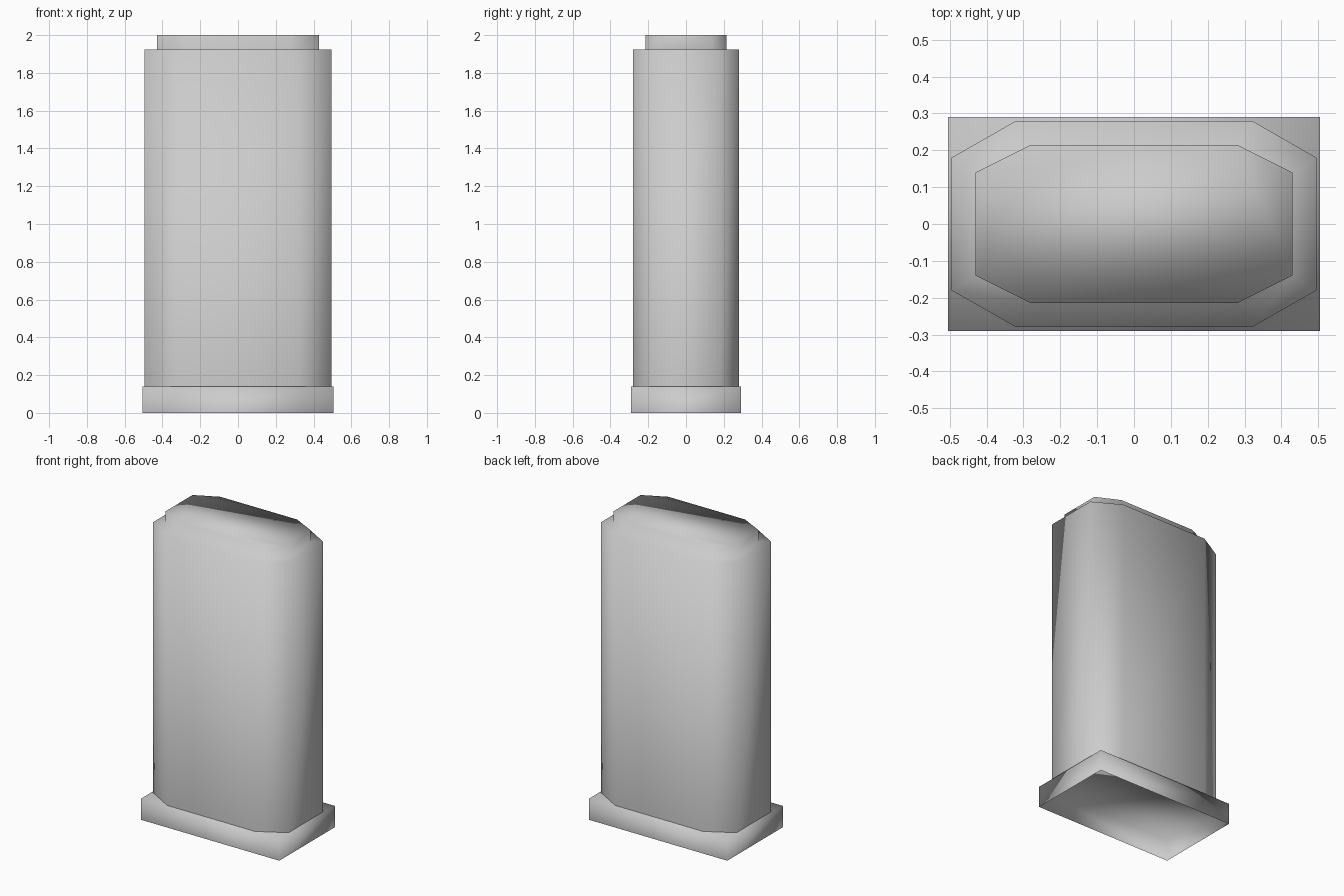
import bpy, bmesh

if "Cube" in bpy.data.objects:
    bpy.data.objects.remove(bpy.data.objects["Cube"])


def octagon(x, y, cx, cy):
    """Chamfered rectangle: half sizes x, y; chamfers start at cx and cy."""
    return [(cx, -y), (x, -cy), (x, cy), (cx, y),
            (-cx, y), (-x, cy), (-x, -cy), (-cx, -y)]


def stack(name, levels):
    """Join outlines at rising heights, open below and closed on top."""
    bm = bmesh.new()
    loops = [[bm.verts.new((x, y, z)) for x, y in outline] for outline, z in levels]
    for low, high in zip(loops, loops[1:]):
        n = len(low)
        for i in range(n):
            j = (i + 1) % n
            bm.faces.new((low[i], low[j], high[j], high[i]))
    bm.faces.new(loops[-1])
    for f in bm.faces:
        f.smooth = True
    mesh = bpy.data.meshes.new(name)
    bm.to_mesh(mesh)
    bm.free()
    obj = bpy.data.objects.new(name, mesh)
    bpy.context.collection.objects.link(obj)
    return obj


# Plinth, hollow underneath
plinth = [(-0.505, -0.29), (0.505, -0.29), (0.505, 0.29), (-0.505, 0.29)]
stack("plinth", [(plinth, 0.0), (plinth, 0.14)])

# Chamfered column with a shoulder and a raised cap
column = octagon(0.495, 0.28, 0.32, 0.18)
cap = octagon(0.43, 0.215, 0.28, 0.14)
stack("column_and_cap", [(column, 0.14), (column, 1.925), (cap, 1.925), (cap, 2.0)])
